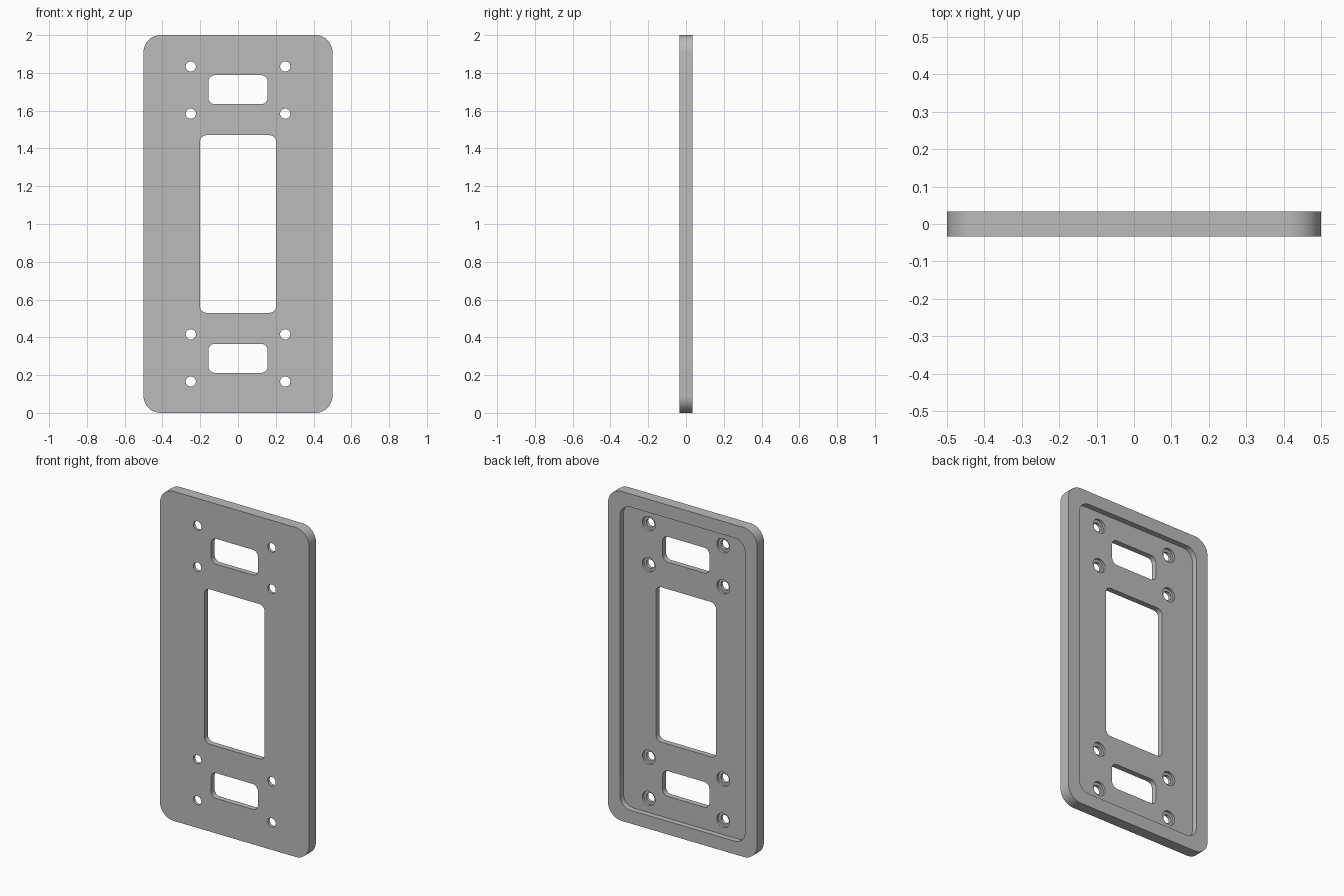
import bpy
import bmesh
from math import cos, sin, pi, radians

if "Cube" in bpy.data.objects:
    bpy.data.objects.remove(bpy.data.objects["Cube"])

HALF = 0.0335     # half plate thickness
FLOOR = 0.0       # recess floor depth
MID = 1.0         # centre height


def outline(cx, cz, hw, hh, r, steps=10):
    """Rounded rectangle; a circle when r equals both half sizes."""
    pts = []
    for q, (sx, sz) in enumerate(((1, 1), (-1, 1), (-1, -1), (1, -1))):
        for i in range(steps + 1):
            a = (q + i / steps) * pi / 2
            pts.append((cx + sx * (hw - r) + r * cos(a),
                        cz + sz * (hh - r) + r * sin(a)))
    return pts


def prisms(name, shapes, y0, y1):
    """One object made of outlines extruded along y."""
    bm = bmesh.new()
    for pts in shapes:
        face = bm.faces.new([bm.verts.new((x, y0, z)) for x, z in pts])
        ext = bmesh.ops.extrude_face_region(bm, geom=[face])["geom"]
        bmesh.ops.translate(bm, vec=(0, y1 - y0, 0),
                            verts=[v for v in ext if isinstance(v, bmesh.types.BMVert)])
    bmesh.ops.remove_doubles(bm, verts=bm.verts, dist=1e-5)
    bmesh.ops.recalc_face_normals(bm, faces=bm.faces)
    mesh = bpy.data.meshes.new(name)
    bm.to_mesh(mesh)
    bm.free()
    obj = bpy.data.objects.new(name, mesh)
    bpy.context.collection.objects.link(obj)
    return obj


def cut(target, cutter):
    cutter.hide_render = True
    mod = target.modifiers.new(cutter.name, "BOOLEAN")
    mod.operation = "DIFFERENCE"
    mod.solver = "EXACT"
    mod.object = cutter
    bpy.context.view_layer.objects.active = target
    bpy.ops.object.modifier_apply(modifier=mod.name)
    bpy.data.objects.remove(cutter)


# Plate body
plate = prisms("face_plate", [outline(0, MID, 0.5, 1.0, 0.09)], -HALF, HALF)

# Shallow recess in the back
cut(plate, prisms("recess_cutter", [outline(0, MID, 0.42, 0.92, 0.07)], FLOOR, 0.1))

# Screw positions, mirrored in both directions
screws = [(sx * 0.25, MID + sz * dz)
          for sx in (-1, 1) for sz in (-1, 1) for dz in (0.584, 0.834)]


def circles(r):
    return [outline(x, z, r, r, r, 8) for x, z in screws]


# Counterbores sunk into the recess floor
cut(plate, prisms("counterbore_cutter", circles(0.043), FLOOR - 0.015, 0.1))

# Through openings and screw holes
openings = [outline(0, MID, 0.202, 0.47, 0.035)]
openings += [outline(0, MID + s * 0.711, 0.157, 0.077, 0.035) for s in (-1, 1)]
cut(plate, prisms("opening_cutter", openings + circles(0.027), -0.1, 0.1))

# Plain grey finish
grey = bpy.data.materials.new("plain_grey")
grey.use_nodes = True
colour = (0.5, 0.5, 0.5, 1)
grey.diffuse_color = colour
grey.node_tree.nodes["Principled BSDF"].inputs["Base Color"].default_value = colour
plate.data.materials.clear()
plate.data.materials.append(grey)

bpy.ops.object.select_all(action="DESELECT")
plate.select_set(True)
bpy.context.view_layer.objects.active = plate
bpy.ops.object.shade_smooth_by_angle(angle=radians(30))
